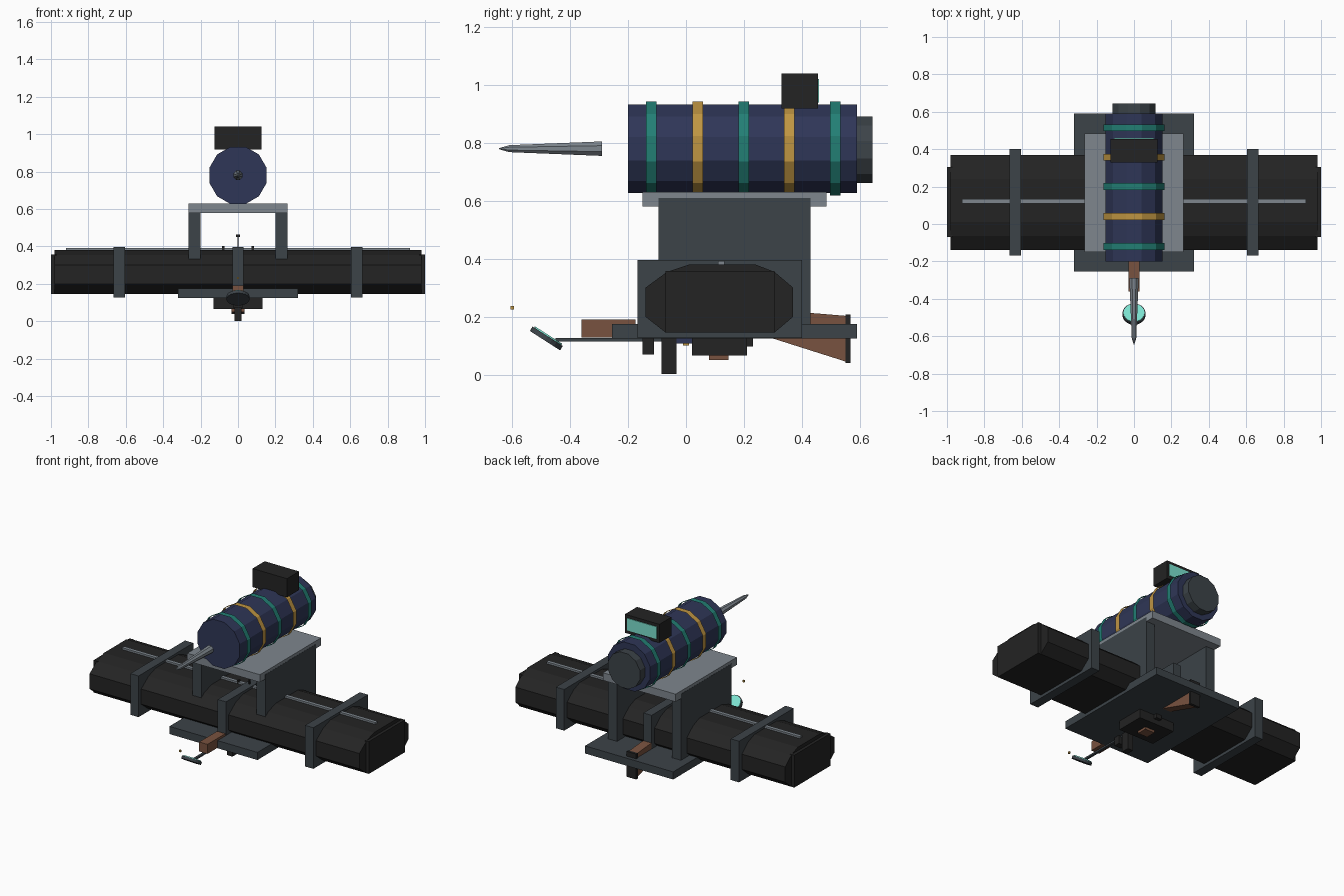
import bpy, bmesh, math
from mathutils import Matrix, Vector

cube = bpy.data.objects.get("Cube")
if cube:
    bpy.data.objects.remove(cube, do_unlink=True)


def material(name, rgb):
    m = bpy.data.materials.new(name)
    m.use_nodes = True
    m.diffuse_color = (*rgb, 1)
    bsdf = next(n for n in m.node_tree.nodes if n.type == 'BSDF_PRINCIPLED')
    bsdf.inputs["Base Color"].default_value = (*rgb, 1)
    return m


BLACK = material("black", (.017, .017, .017))
SLATE = material("slate", (.045, .056, .065))
STEEL = material("steel", (.21, .24, .27))
NAVY = material("navy", (.028, .037, .095))
TEAL = material("teal", (.016, .21, .175))
GOLD = material("gold", (.52, .3, .055))
BROWN = material("brown", (.19, .085, .05))
MINT = material("mint", (.2, .75, .62))


def finish(name, bm, mat):
    bmesh.ops.recalc_face_normals(bm, faces=bm.faces)
    mesh = bpy.data.meshes.new(name)
    bm.to_mesh(mesh)
    bm.free()
    mesh.materials.append(mat)
    ob = bpy.data.objects.new(name, mesh)
    bpy.context.collection.objects.link(ob)
    return ob


def box(name, mat, x, y, z):
    """Box from (min, max) ranges."""
    bm = bmesh.new()
    bmesh.ops.create_cube(bm, size=1)
    for v in bm.verts:
        for i, (lo, hi) in enumerate((x, y, z)):
            v.co[i] = lo if v.co[i] < 0 else hi
    return finish(name, bm, mat)


def prism(name, mat, profile, half):
    """Side profile of (y, z) points, extruded across x."""
    bm = bmesh.new()
    face = bm.faces.new([bm.verts.new((-half, y, z)) for y, z in profile])
    new = bmesh.ops.extrude_face_region(bm, geom=[face])["geom"]
    verts = [g for g in new if isinstance(g, bmesh.types.BMVert)]
    bmesh.ops.translate(bm, verts=verts, vec=(2 * half, 0, 0))
    return finish(name, bm, mat)


def tube(name, mat, y0, y1, r0, r1, z, sides=12, caps=True):
    """Faceted cylinder or cone along y with flats at the top and bottom."""
    bm = bmesh.new()
    bmesh.ops.create_cone(bm, segments=sides, radius1=r0, radius2=r1,
                          depth=y1 - y0, cap_ends=caps)
    place = (Matrix.Translation((0, (y0 + y1) / 2, z))
             @ Matrix.Rotation(-math.pi / 2, 4, 'X')
             @ Matrix.Rotation(math.pi / sides, 4, 'Z'))
    bmesh.ops.transform(bm, matrix=place, verts=bm.verts)
    return finish(name, bm, mat)


def disc(name, mat, center, normal, radius, depth):
    bm = bmesh.new()
    bmesh.ops.create_cone(bm, segments=20, radius1=radius, radius2=radius,
                          depth=depth, cap_ends=True)
    turn = Vector(normal).to_track_quat('Z', 'Y').to_matrix().to_4x4()
    bmesh.ops.transform(bm, matrix=Matrix.Translation(center) @ turn, verts=bm.verts)
    return finish(name, bm, mat)


# Long crosswise body with end caps
prism("main_body", BLACK,
      [(-.14, .30), (-.065, .355), (.01, .38), (.24, .38), (.305, .355),
       (.37, .30), (.37, .20), (.305, .145), (-.07, .145), (-.14, .20)], .98)
for side, s in (("left", 1), ("right", -1)):
    box(side + "_end_cap", BLACK, sorted((s * .97, s)), (-.07, .305), (.145, .357))
    # Uprights under the upper plate
    box(side + "_upright", SLATE, sorted((s * .2, s * .265)), (-.095, .43), (.15, .61))
    box(side + "_post", BLACK, sorted((s * .072, s * .086)), (.11, .13), (.37, .402))

# Clamps around the body
for name, x in (("left_clamp", .635), ("middle_clamp", 0), ("right_clamp", -.635)):
    box(name, SLATE, (x - .03, x + .03), (-.168, .4), (.126, .396))

# Plates and rail
box("lower_platform", SLATE, (-.32, .32), (-.255, .59), (.125, .175))
box("upper_plate", STEEL, (-.264, .264), (-.15, .485), (.58, .63))
box("top_rail", STEEL, (-.92, .92), (.11, .133), (.375, .392))

# Aiming pin on the body
box("sight_pin", BLACK, (-.004, .004), (.116, .124), (.38, .455))
box("sight_bead", BLACK, (-.01, .01), (.11, .13), (.45, .464))

# Faceted drum with coloured bands
AXIS = .78
tube("drum", NAVY, -.2, .59, .158, .158, AXIS)
tube("drum_back_cap", SLATE, .59, .643, .119, .119, AXIS - .004)
for i, y in enumerate((-.12, .04, .2, .357, .515)):
    tube("drum_band_%d" % (i + 1), (TEAL, GOLD)[i % 2], y - .018, y + .018,
         .168, .168, AXIS, caps=False)

# Spike floating ahead of the drum
tube("spike_shaft", STEEL, -.61, -.29, .013, .027, AXIS, 8)
tube("spike_tip", STEEL, -.645, -.61, .002, .013, AXIS, 8)

# Display box on the drum, screen at the back
box("display_box", BLACK, (-.125, .125), (.33, .455), (.918, 1.04))
box("display_screen", MINT, (-.108, .108), (.452, .459), (.94, 1.02))

# Front handle and rear stock
box("front_handle", BROWN, (-.03, .03), (-.36, -.175), (.128, .19))
prism("rear_stock", BROWN,
      [(.2, .15), (.2, .222), (.43, .213), (.552, .203), (.552, .045), (.29, .128)], .03)
box("stock_pad", BLACK, (-.035, .035), (.55, .567), (.04, .207))

# Parts hanging below the platform
box("lower_housing", BLACK, (-.13, .13), (.02, .21), (.066, .13))
box("housing_plug", BROWN, (-.035, .035), (.08, .147), (.05, .07))
box("grip", BLACK, (-.02, .02), (-.085, -.033), (.002, .13))
box("front_stop", BLACK, (-.025, .025), (-.15, -.11), (.07, .13))
box("rear_stop", BLACK, (-.02, .02), (.21, .232), (.098, .13))
box("blue_switch", NAVY, (-.02, .02), (-.033, .02), (.107, .13))
box("gold_switch", GOLD, (-.012, .012), (-.01, .01), (.1, .11))

# Tilted mirror on a thin rod, and a floating bead
box("mirror_rod", SLATE, (-.008, .008), (-.45, .02), (.115, .126))
tilt = Vector((0, .54, .84))
middle = Vector((0, -.482, .125))
disc("mirror_back", SLATE, middle, tilt, .062, .018)
disc("mirror_glass", MINT, middle + tilt * .01, tilt, .056, .008)
box("bead", GOLD, (-.006, .006), (-.606, -.594), (.225, .237))
